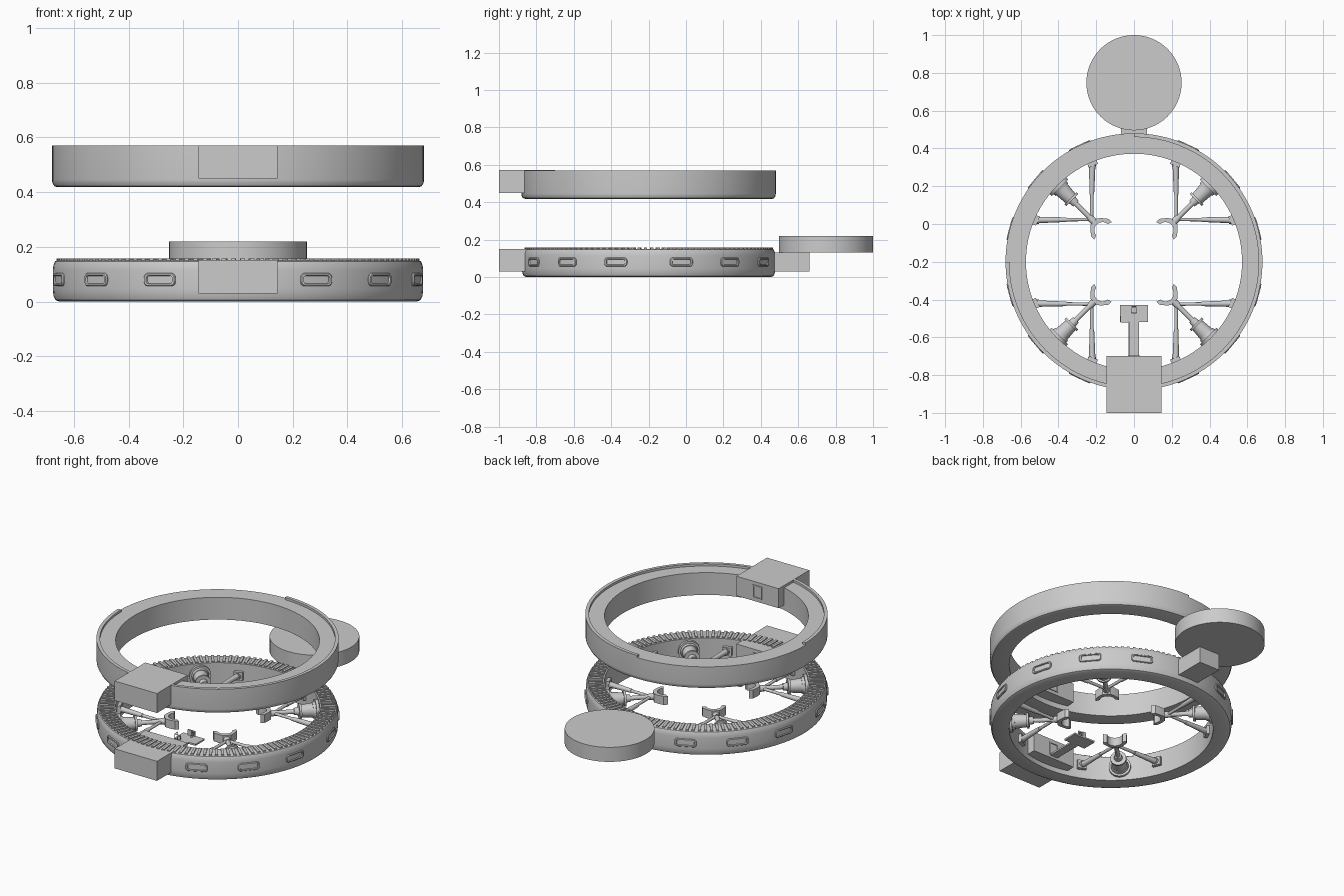
import bpy, bmesh, math
from mathutils import Vector, Matrix

if "Cube" in bpy.data.objects:
    bpy.data.objects.remove(bpy.data.objects["Cube"])

C = Vector((0, -0.2, 0))  # centre of the rings


def finish(name, bm, smooth=True):
    bmesh.ops.recalc_face_normals(bm, faces=bm.faces[:])
    me = bpy.data.meshes.new(name)
    bm.to_mesh(me)
    bm.free()
    ob = bpy.data.objects.new(name, me)
    bpy.context.collection.objects.link(ob)
    if smooth:
        bpy.ops.object.select_all(action='DESELECT')
        ob.select_set(True)
        bpy.context.view_layer.objects.active = ob
        bpy.ops.object.shade_smooth_by_angle(angle=math.radians(35))
    return ob


def polar(r, a, z):
    return C + Vector((r * math.cos(a), r * math.sin(a), z))


def lathe(name, profile, a0=0, a1=360, n=120):
    """Sweep a closed (r, z) profile round the ring centre."""
    bm = bmesh.new()
    full = a1 - a0 == 360
    rows = []
    for i in range(n if full else n + 1):
        a = math.radians(a0 + (a1 - a0) * i / n)
        rows.append([bm.verts.new(polar(r, a, z)) for r, z in profile])
    m = len(profile)
    for i in range(n):
        p, q = rows[i], rows[(i + 1) % len(rows)]
        for j in range(m):
            k = (j + 1) % m
            bm.faces.new((p[j], p[k], q[k], q[j]))
    if not full:
        bm.faces.new(rows[0])
        bm.faces.new(rows[-1])
    return finish(name, bm)


def add_box(bm, x, y, z, mat=Matrix()):
    m = Matrix.Translation(((x[0] + x[1]) / 2, (y[0] + y[1]) / 2, (z[0] + z[1]) / 2))
    s = Matrix.Diagonal((x[1] - x[0], y[1] - y[0], z[1] - z[0], 1))
    bmesh.ops.create_cube(bm, size=1, matrix=mat @ m @ s)


def box(name, x, y, z):
    bm = bmesh.new()
    add_box(bm, x, y, z)
    return finish(name, bm, False)


def add_cone(bm, p, q, r1, r2, seg=20):
    d = q - p
    m = Matrix.Translation((p + q) / 2) @ d.to_track_quat('Z', 'Y').to_matrix().to_4x4()
    bmesh.ops.create_cone(bm, cap_ends=True, segments=seg, radius1=r1, radius2=r2,
                          depth=d.length, matrix=m)


# Lower ring, rounded outer edges
lathe("lower_ring", [(0.572, 0.0), (0.655, 0.0), (0.668, 0.006), (0.675, 0.022), (0.677, 0.045),
                     (0.677, 0.115), (0.675, 0.133), (0.669, 0.147), (0.66, 0.151), (0.572, 0.151)])

# Radial teeth on the lower ring
bm = bmesh.new()
for i in range(120):
    rot = Matrix.Translation(C) @ Matrix.Rotation(math.tau * (i + 0.5) / 120, 4, 'Z')
    add_box(bm, (0.58, 0.664), (-0.008, 0.008), (0.14, 0.157), rot)
finish("ring_teeth", bm, False)

# Upper ring with a raised outer lip missing over one quarter
lathe("upper_ring", [(0.572, 0.418), (0.66, 0.418), (0.672, 0.422), (0.679, 0.435), (0.68, 0.445),
                     (0.68, 0.556), (0.572, 0.556)])
lathe("upper_ring_lip", [(0.66, 0.55), (0.68, 0.55), (0.68, 0.57), (0.66, 0.57)], 180, 450, 90)


# Framed oblong windows round the lower ring
def window(bm, ang):
    def loop(hw, hh, r):
        rad = hh * 0.7
        pts = []
        for cx, cz, s in ((1, 1, 0), (-1, 1, 90), (-1, -1, 180), (1, -1, 270)):
            for k in range(6):
                t = math.radians(s + 18 * k)
                pts.append((cx * (hw - rad) + rad * math.cos(t), cz * (hh - rad) + rad * math.sin(t)))
        return [bm.verts.new(polar(r, ang + u / 0.68, 0.08 + v)) for u, v in pts]
    loops = [loop(0.063, 0.024, 0.66), loop(0.063, 0.024, 0.681), loop(0.060, 0.021, 0.685),
             loop(0.052, 0.016, 0.685), loop(0.050, 0.014, 0.679)]
    n = len(loops[0])
    for a, b in zip(loops, loops[1:]):
        for i in range(n):
            j = (i + 1) % n
            bm.faces.new((a[i], a[j], b[j], b[i]))
    g = loops[-1]
    for i in range(n // 2 - 1):
        bm.faces.new((g[i], g[i + 1], g[n - 2 - i], g[n - 1 - i]))


bm = bmesh.new()
for d in (25, 50, 75, 105, 130, 155):
    for s in (-1, 1):
        window(bm, math.radians(-90 + s * d))
finish("ring_windows", bm)

# Front cabins with a framed door on the inward face
for label, z in (("lower", 0.03), ("upper", 0.45)):
    box(label + "_cabin", (-0.145, 0.145), (-1, -0.7), (z, z + 0.121))
    bm = bmesh.new()
    for s in (-1, 1):
        add_box(bm, sorted((s * 0.024, s * 0.031)), (-0.705, -0.695), (z + 0.02, z + 0.1))
    for h in (0.02, 0.093):
        add_box(bm, (-0.024, 0.024), (-0.705, -0.695), (z + h, z + h + 0.007))
    finish(label + "_cabin_door_frame", bm, False)

# Rear connector and disc
box("rear_connector", (-0.07, 0.07), (0.44, 0.66), (0.03, 0.131))
bm = bmesh.new()
add_cone(bm, Vector((0, 0.748, 0.13)), Vector((0, 0.748, 0.22)), 0.252, 0.252, 96)
finish("rear_disc", bm)

# Four docking clamps: piston, two braces and a crescent jaw
for i, label in enumerate(("back_right", "back_left", "front_left", "front_right")):
    rot = Matrix.Translation(C + Vector((0, 0, 0.08))) @ Matrix.Rotation(math.radians(45 + 90 * i), 4, 'Z')

    def P(x, y=0, z=0):
        return rot @ Vector((x, y, z))

    bm = bmesh.new()
    for a, b, r1, r2 in ((0.58, 0.555, 0.062, 0.062), (0.555, 0.54, 0.05, 0.046), (0.54, 0.475, 0.042, 0.036),
                         (0.475, 0.462, 0.045, 0.045), (0.462, 0.435, 0.024, 0.02), (0.44, 0.30, 0.013, 0.013)):
        add_cone(bm, P(a), P(b), r1, r2, 28)
    finish(label + "_piston", bm)

    bm = bmesh.new()
    for s in (-1, 1):
        near = Vector((0.325, s * 0.008, 0))
        far = Vector((0.527, s * 0.214, 0))
        d = far - near
        for t0, t1, r1, r2 in ((0, 0.5, 0.009, 0.009), (0.42, 0.93, 0.012, 0.017), (0.93, 0.98, 0.021, 0.021)):
            add_cone(bm, rot @ (near + d * t0), rot @ (near + d * t1), r1, r2, 16)
        foot = rot @ Matrix.Rotation(math.atan2(far.y, far.x), 4, 'Z')
        add_box(bm, (0.552, 0.58), (-0.026, 0.026), (-0.026, 0.026), foot)
    finish(label + "_braces", bm)

    # jaw opens towards the ring centre
    bm = bmesh.new()
    outline = []
    for k in range(17):
        t = math.radians(-85 + 170 * k / 16)
        outline.append((0.236 + 0.043 * math.cos(t), 0.043 * math.sin(t)))
    outline += [(0.232, 0.066), (0.255, 0.066), (0.285, 0.042), (0.302, 0.022),
                (0.302, -0.022), (0.285, -0.042), (0.255, -0.066), (0.232, -0.066)]
    face = bm.faces.new([bm.verts.new(P(x, y, -0.026)) for x, y in outline])
    ext = bmesh.ops.extrude_face_region(bm, geom=[face])
    bmesh.ops.translate(bm, vec=(0, 0, 0.052), verts=[v for v in ext["geom"] if isinstance(v, bmesh.types.BMVert)])
    add_cone(bm, P(0.335), P(0.295), 0.017, 0.02)
    finish(label + "_jaw", bm)

# Walkway and control platform
bm = bmesh.new()
add_box(bm, (-0.026, 0.026), (-0.71, -0.51), (0.044, 0.054))
add_box(bm, (-0.073, 0.073), (-0.52, -0.43), (0.044, 0.054))
finish("control_platform", bm, False)

# Handrail on the left side of the walkway and platform
bm = bmesh.new()
rail = [Vector(p) for p in ((-0.03, -0.7, 0.08), (-0.03, -0.52, 0.08), (-0.07, -0.52, 0.08), (-0.07, -0.49, 0.08))]
for a, b in zip(rail, rail[1:]):
    add_cone(bm, a, b, 0.002, 0.002, 8)
    steps = max(1, round((b - a).length / 0.03))
    for k in range(steps + 1):
        p = a.lerp(b, k / steps)
        add_cone(bm, Vector((p.x, p.y, 0.046)), p, 0.002, 0.002, 8)
finish("handrail", bm)

# Operator seat and console
bm = bmesh.new()
add_cone(bm, Vector((0, -0.455, 0.05)), Vector((0, -0.455, 0.07)), 0.006, 0.006, 12)
add_box(bm, (-0.014, 0.014), (-0.469, -0.441), (0.068, 0.076))
add_box(bm, (-0.014, 0.014), (-0.473, -0.466), (0.07, 0.105))
for s in (-1, 1):
    add_box(bm, sorted((s * 0.012, s * 0.016)), (-0.468, -0.445), (0.082, 0.087))
finish("operator_seat", bm, False)
box("control_console", (-0.012, 0.012), (-0.44, -0.433), (0.05, 0.085))
